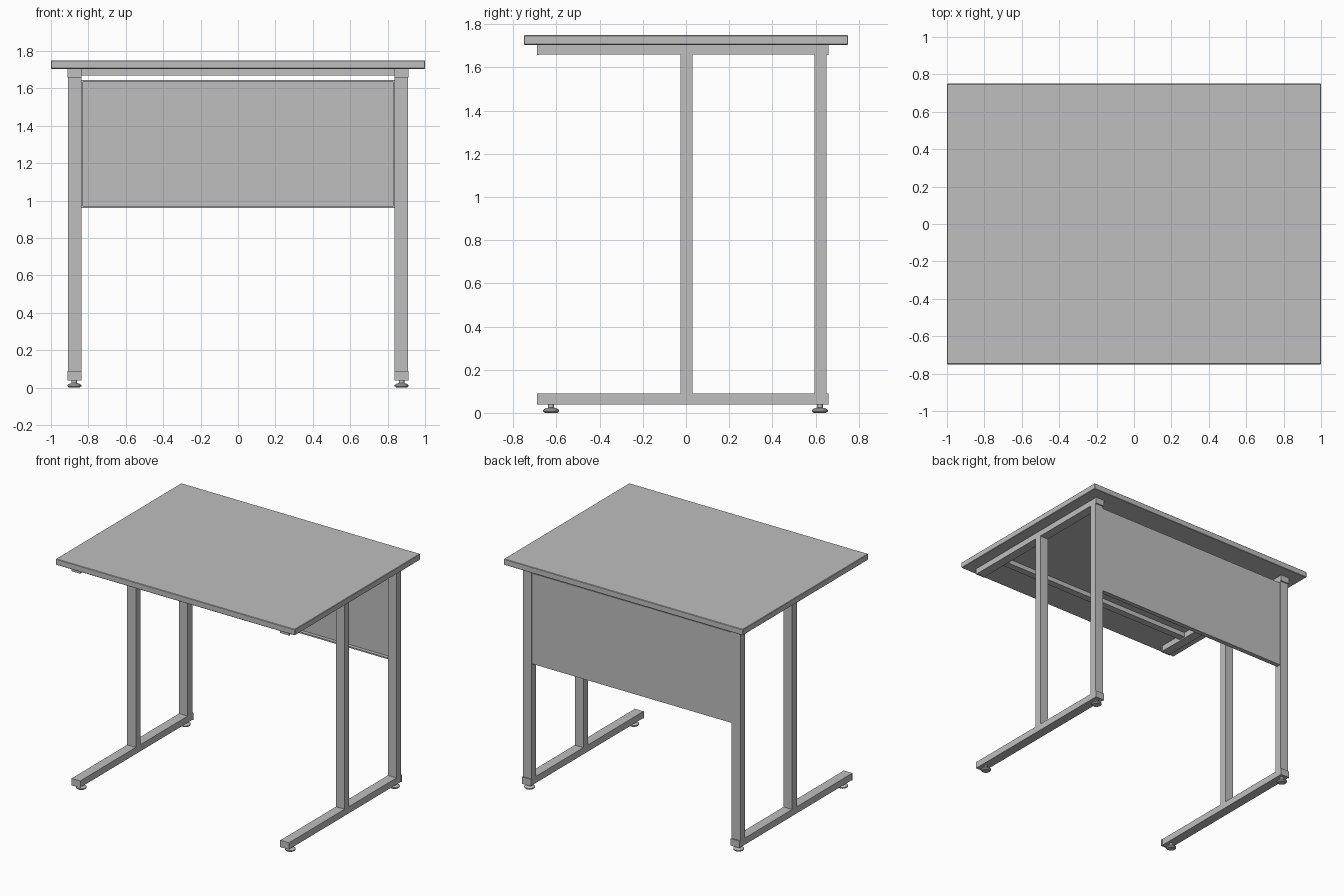
import bpy
import bmesh

cube = bpy.data.objects.get("Cube")
if cube:
    bpy.data.objects.remove(cube, do_unlink=True)

grey = bpy.data.materials.new("plain grey")
grey.use_nodes = True
grey.diffuse_color = (0.52, 0.52, 0.52, 1)
grey.node_tree.nodes["Principled BSDF"].inputs["Base Color"].default_value = grey.diffuse_color


def finish(name, bm):
    mesh = bpy.data.meshes.new(name)
    bmesh.ops.recalc_face_normals(bm, faces=bm.faces)
    bm.to_mesh(mesh)
    bm.free()
    mesh.materials.append(grey)
    obj = bpy.data.objects.new(name, mesh)
    bpy.context.collection.objects.link(obj)
    return obj


def box(name, xs, ys, zs, bevel=0):
    """Box spanning the given (low, high) ranges."""
    bm = bmesh.new()
    bmesh.ops.create_cube(bm, size=1)
    for v in bm.verts:
        v.co = [r[0] if c < 0 else r[1] for c, r in zip(v.co, (xs, ys, zs))]
    if bevel:
        bmesh.ops.bevel(bm, geom=bm.edges[:], offset=bevel, segments=1, affect='EDGES')
    return finish(name, bm)


def lathe(name, profile, x, y, sides=24):
    """Round part from (radius, height) pairs, capped at both ends."""
    bm = bmesh.new()
    rings = []
    for radius, z in profile:
        ring = bmesh.ops.create_circle(bm, segments=sides, radius=radius)["verts"]
        for v in ring:
            v.co.x += x
            v.co.y += y
            v.co.z = z
        rings.append(ring)
    for low, high in zip(rings, rings[1:]):
        for i in range(sides):
            j = (i + 1) % sides
            bm.faces.new((low[i], low[j], high[j], high[i]))
    bm.faces.new(rings[0])
    bm.faces.new(rings[-1])
    obj = finish(name, bm)
    bpy.context.view_layer.objects.active = obj
    obj.select_set(True)
    bpy.ops.object.shade_smooth_by_angle()
    obj.select_set(False)


# Desk top
box("desk_top", (-1, 1), (-0.75, 0.75), (1.705, 1.75), 0.003)

# Side frames: two rails, two posts, end caps and levelling feet
foot_profile = [(0.028, 0), (0.037, 0.007), (0.037, 0.014), (0.025, 0.022),
                (0.014, 0.024), (0.014, 0.042)]
for side, sign in (("left", 1), ("right", -1)):
    xs = sorted((sign * 0.838, sign * 0.91))
    cap_xs = sorted((sign * 0.836, sign * 0.912))
    for level, zs in (("lower", (0.04, 0.09)), ("upper", (1.66, 1.705))):
        box(f"{side}_{level}_rail", xs, (-0.68, 0.65), zs)
        for end, ys in (("front", (-0.69, -0.68)), ("back", (0.65, 0.66))):
            box(f"{side}_{level}_{end}_cap", cap_xs, ys, (zs[0] - 0.002, zs[1]))
    for place, ys in (("middle", (-0.025, 0.03)), ("back", (0.595, 0.65))):
        box(f"{side}_{place}_post", xs, ys, (0.09, 1.66))
    for place, y in (("front", -0.625), ("back", 0.62)):
        lathe(f"{side}_{place}_foot", foot_profile, sign * 0.875, y)

# Cross bar under the front of the top
box("front_cross_bar", (-0.838, 0.838), (-0.485, -0.43), (1.67, 1.705))

# Back panel: thin sheet with edges folded toward the front
low, high, edge = 0.96, 1.645, 0.01
fold = (0.61, 0.637)
box("back_panel", (-0.838, 0.838), (0.637, 0.646), (low, high))
box("panel_bottom_fold", (-0.838, 0.838), fold, (low, low + edge))
box("panel_top_fold", (-0.838, 0.838), fold, (high - edge, high))
for side, sign in (("left", 1), ("right", -1)):
    box(f"panel_{side}_fold", sorted((sign * 0.828, sign * 0.838)), fold, (low + edge, high - edge))
